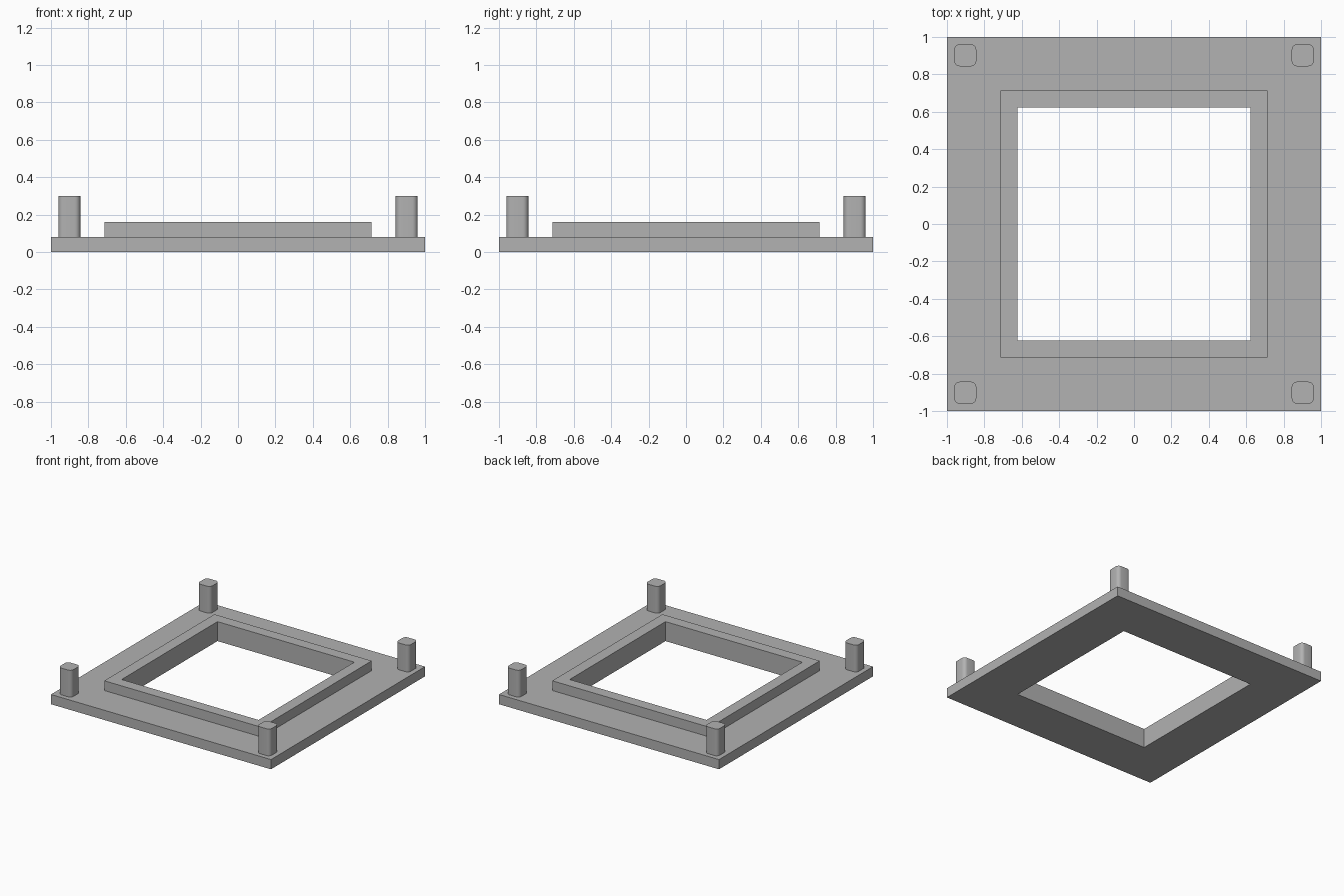
import bpy
import bmesh

cube = bpy.data.objects.get("Cube")
if cube:
    bpy.data.objects.remove(cube, do_unlink=True)

# Overall dimensions
OUTER, RIM, HOLE = 1.0, 0.715, 0.622
BASE_TOP, RIM_TOP, POST_TOP = 0.08, 0.16, 0.30
POST_POS, POST_SIZE, POST_RADIUS = 0.902, 0.118, 0.03
CORNERS = [(-1, -1), (1, -1), (1, 1), (-1, 1)]

grey = bpy.data.materials.new("plain grey")
grey.use_nodes = True
colour = (0.445, 0.445, 0.445, 1)
grey.diffuse_color = colour
grey.node_tree.nodes["Principled BSDF"].inputs["Base Color"].default_value = colour


def add_object(name, bm):
    bmesh.ops.recalc_face_normals(bm, faces=bm.faces)
    mesh = bpy.data.meshes.new(name)
    bm.to_mesh(mesh)
    bm.free()
    mesh.materials.append(grey)
    obj = bpy.data.objects.new(name, mesh)
    bpy.context.collection.objects.link(obj)
    return obj


def square_ring(name, profile):
    """Sweep a closed (half width, height) profile around a square."""
    bm = bmesh.new()
    loops = [[bm.verts.new((sx * r, sy * r, z)) for r, z in profile]
             for sx, sy in CORNERS]
    n = len(profile)
    for i, a in enumerate(loops):
        b = loops[(i + 1) % len(loops)]
        for j in range(n):
            k = (j + 1) % n
            bm.faces.new((a[j], b[j], b[k], a[k]))
    return add_object(name, bm)


def rounded_post(name, x, y):
    """Square post with rounded upright edges, standing on the base."""
    bm = bmesh.new()
    bmesh.ops.create_cube(bm, size=1)
    for v in bm.verts:
        v.co.x = x + v.co.x * POST_SIZE
        v.co.y = y + v.co.y * POST_SIZE
        v.co.z = POST_TOP if v.co.z > 0 else BASE_TOP
    upright = [e for e in bm.edges
               if abs(e.verts[0].co.z - e.verts[1].co.z) > 0.1]
    bmesh.ops.bevel(bm, geom=upright, offset=POST_RADIUS, segments=6,
                    profile=0.5, affect='EDGES')
    obj = add_object(name, bm)
    bpy.ops.object.select_all(action='DESELECT')
    obj.select_set(True)
    bpy.context.view_layer.objects.active = obj
    bpy.ops.object.shade_smooth_by_angle(angle=0.6)


# Flat base plate stepping up to a raised rim around the square opening
square_ring("base_frame_with_rim", [
    (OUTER, 0), (OUTER, BASE_TOP), (RIM, BASE_TOP),
    (RIM, RIM_TOP), (HOLE, RIM_TOP), (HOLE, 0)])

# Corner posts
for sx, sy in CORNERS:
    side = "left" if sx > 0 else "right"
    end = "back" if sy > 0 else "front"
    rounded_post(f"{end}_{side}_post", sx * POST_POS, sy * POST_POS)
